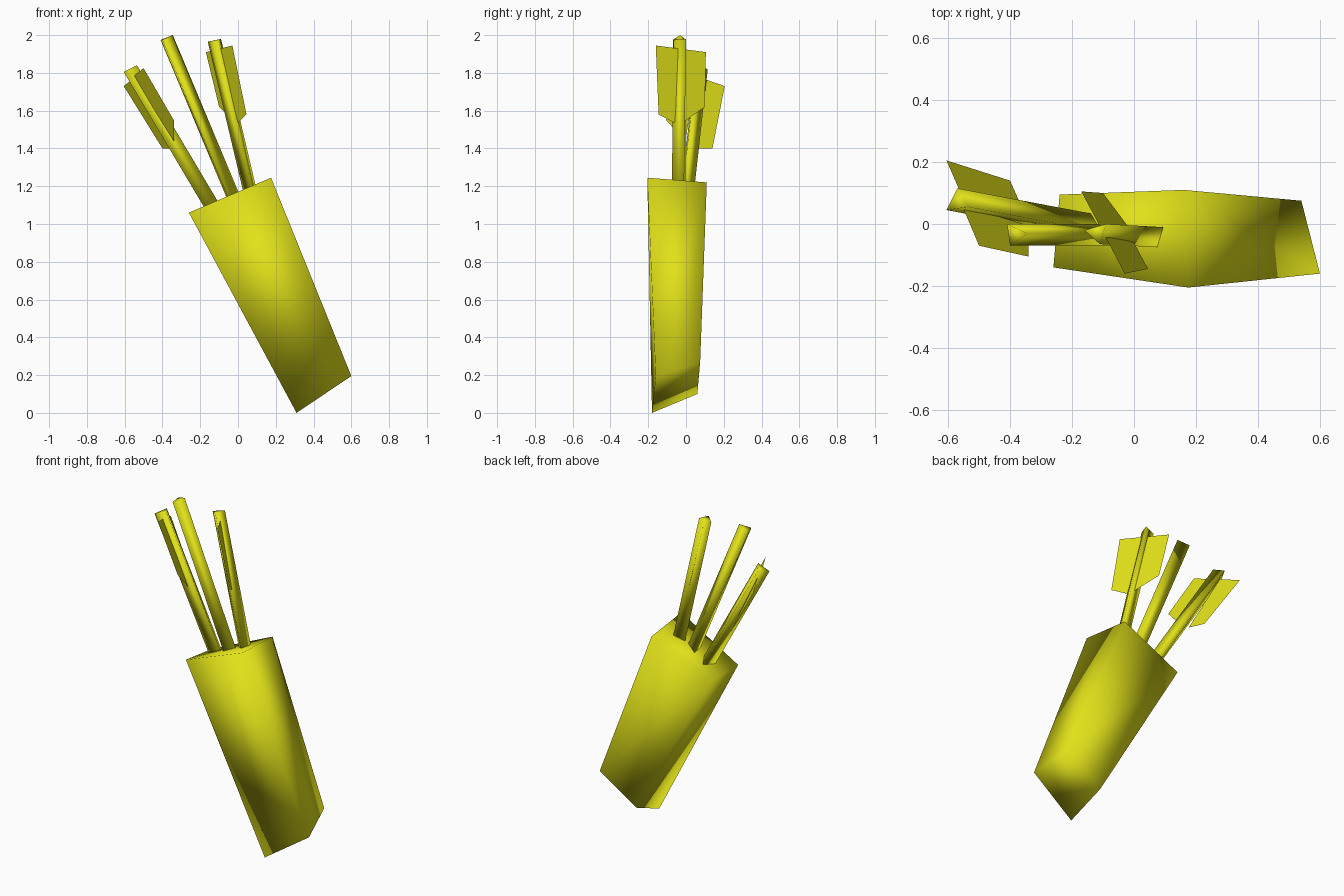
import bpy
from mathutils import Vector

if "Cube" in bpy.data.objects:
    bpy.data.objects.remove(bpy.data.objects["Cube"])

yellow = bpy.data.materials.new("yellow")
yellow.diffuse_color = (0.75, 0.75, 0.01, 1)
yellow.use_nodes = True
yellow.node_tree.nodes["Principled BSDF"].inputs["Base Color"].default_value = yellow.diffuse_color


def make(name, verts, faces, smooth=True):
    mesh = bpy.data.meshes.new(name)
    mesh.from_pydata(verts, [], faces)
    mesh.materials.append(yellow)
    for p in mesh.polygons:
        p.use_smooth = smooth
    obj = bpy.data.objects.new(name, mesh)
    bpy.context.collection.objects.link(obj)
    return obj


def loft(name, bottom, top):
    """Closed solid between two matching counter-clockwise rings."""
    n = len(bottom)
    sides = [(i, (i + 1) % n, n + (i + 1) % n, n + i) for i in range(n)]
    caps = [tuple(reversed(range(n))), tuple(range(n, 2 * n))]
    return make(name, list(bottom) + list(top), sides + caps)


# Quiver: tapered, leaning four-sided case
loft("quiver",
     [(0.31, -0.18, 0.0), (0.6, -0.16, 0.195), (0.54, 0.075, 0.27), (0.30, 0.06, 0.10)],
     [(-0.26, -0.14, 1.06), (0.175, -0.205, 1.245), (0.16, 0.11, 1.22), (-0.24, 0.095, 1.045)])


# Arrow shafts: triangular rods running down into the quiver
def shaft(name, top, run):
    top = [Vector(p) for p in top]
    loft(name, [p + Vector(run) * 1.12 for p in top], top)


shaft("left_arrow_shaft",
      [(-0.605, 0.045, 1.805), (-0.535, 0.055, 1.84), (-0.57, 0.115, 1.82)],
      (0.425, -0.08, -0.715))
shaft("middle_arrow_shaft",
      [(-0.40, -0.07, 1.975), (-0.345, -0.03, 2.0), (-0.41, 0.0, 1.975)],
      (0.347, 0.0, -0.83))
shaft("right_arrow_shaft",
      [(-0.16, -0.02, 1.965), (-0.11, -0.065, 1.975), (-0.09, 0.0, 1.98)],
      (0.182, -0.01, -0.77))


# Fletchings: flat vanes on both sides of a shaft, split along the shaft line
def fletching(name, front, back):
    make(name, front + back, [(0, 1, 2, 3), (4, 5, 6, 7)], smooth=False)


fletching("left_arrow_fletching",
          [(-0.555, 0.06, 1.78), (-0.50, -0.07, 1.825), (-0.34, -0.105, 1.55), (-0.34, -0.005, 1.44)],
          [(-0.555, 0.09, 1.77), (-0.36, 0.05, 1.40), (-0.40, 0.14, 1.40), (-0.605, 0.205, 1.73)])
fletching("right_arrow_fletching",
          [(-0.10, -0.027, 1.927), (-0.03, -0.16, 1.945), (0.045, -0.145, 1.58), (0.0, -0.06, 1.535)],
          [(-0.10, -0.027, 1.927), (-0.01, -0.02, 1.535), (-0.10, 0.10, 1.62), (-0.17, 0.105, 1.91)])
